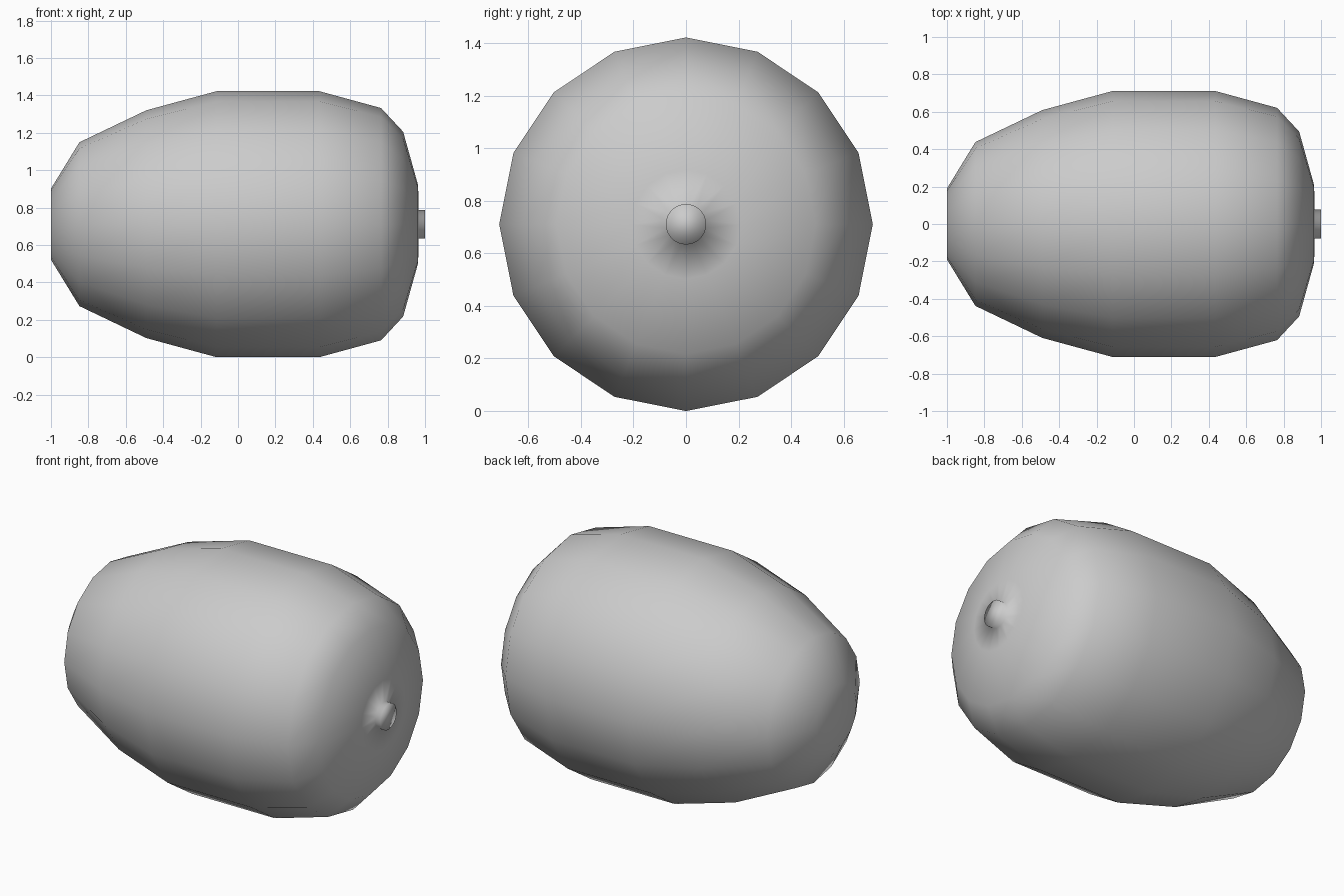
import bpy, bmesh
from math import sin, cos, pi

if "Cube" in bpy.data.objects:
    bpy.data.objects.remove(bpy.data.objects["Cube"])

AXIS_Z = 0.711
bm = bmesh.new()


def ring(x, r, n):
    return [bm.verts.new((x, r * sin(2 * pi * i / n), AXIS_Z + r * cos(2 * pi * i / n)))
            for i in range(n)]


def bridge(a, b):
    n = len(a)
    for i in range(n):
        j = (i + 1) % n
        bm.faces.new((a[i], a[j], b[j], b[i]))


# 16-sided barrel body: (x, radius) along the axis
profile = [(-1, .19), (-.848, .438), (-.49, .609), (-.115, .711), (.435, .711),
           (.765, .621), (.883, .494), (.963, .208)]
rings = [ring(x, r, 16) for x, r in profile]
for a, b in zip(rings, rings[1:]):
    bridge(a, b)
bm.faces.new(rings[0])

# Round 32-sided end knob, blended into the last body ring
base, tip = ring(.966, .077, 32), ring(1.0, .077, 32)
last = rings[-1]
for i in range(16):
    j = (i + 1) % 16
    p, q, s = base[2 * i], base[2 * i + 1], base[(2 * i + 2) % 32]
    bm.faces.new((last[i], p, q))
    bm.faces.new((last[i], q, last[j]))
    bm.faces.new((last[j], q, s))
bridge(base, tip)
bm.faces.new(tip)

bmesh.ops.recalc_face_normals(bm, faces=bm.faces[:])
for f in bm.faces:
    f.smooth = True

mesh = bpy.data.meshes.new("barrel_body")
bm.to_mesh(mesh)
bm.free()
bpy.context.collection.objects.link(bpy.data.objects.new("barrel_body", mesh))
